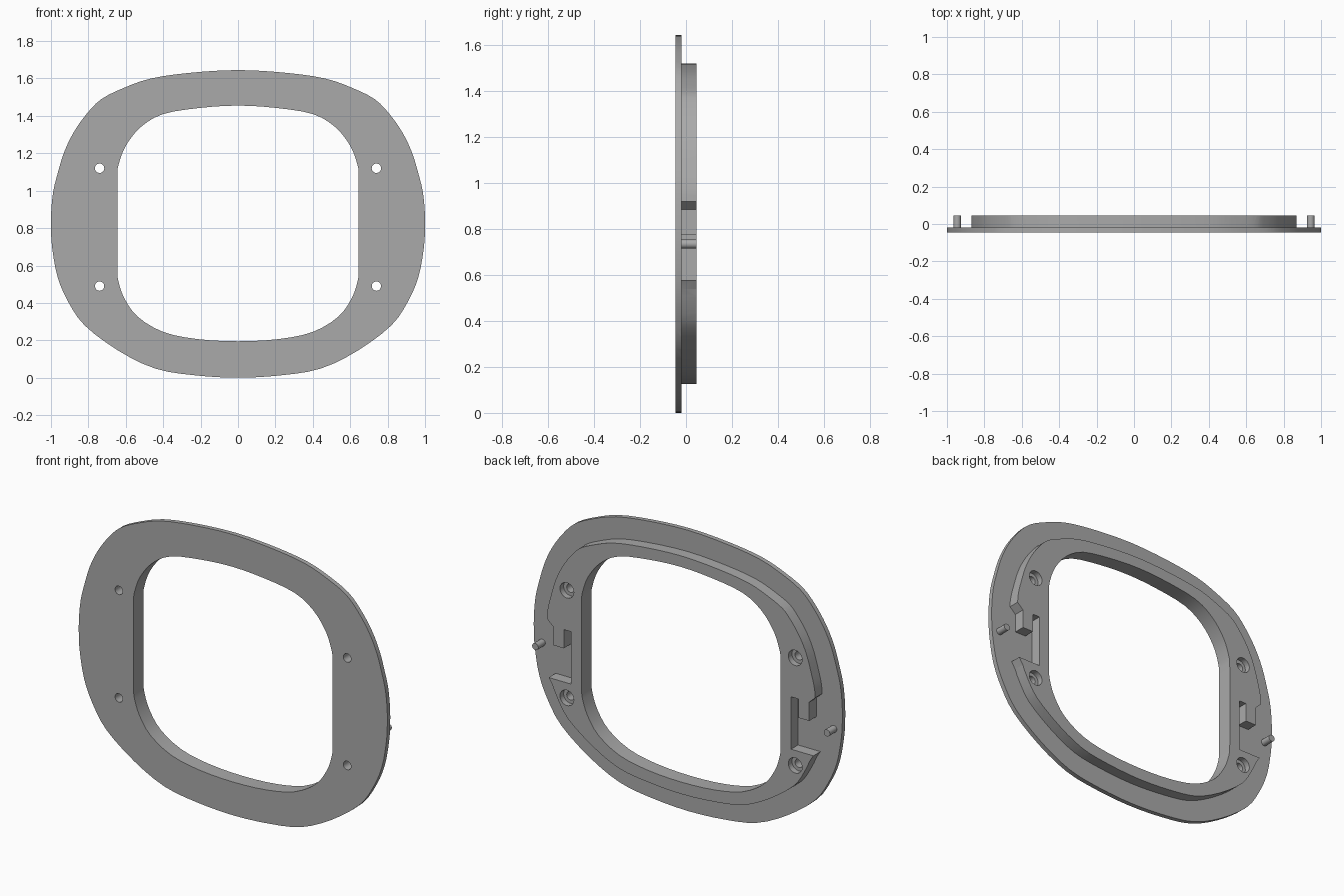
import bpy, bmesh, math
from mathutils import Vector

if "Cube" in bpy.data.objects:
    bpy.data.objects.remove(bpy.data.objects["Cube"])

FRONT, STEP, BACK = -0.046, -0.019, 0.046

grey = bpy.data.materials.new("grey")
grey.diffuse_color = (0.4, 0.4, 0.4, 1)
grey.use_nodes = True
grey.node_tree.nodes["Principled BSDF"].inputs["Base Color"].default_value = grey.diffuse_color


def smooth_half(pts, n=3):
    """Smooth a half outline running from the top centre to the bottom centre."""
    p = [Vector(q) for q in pts]
    p = [Vector((-p[1].x, p[1].y))] + p + [Vector((-p[-2].x, p[-2].y))]
    out = []
    for i in range(1, len(p) - 2):
        a, b, c, d = p[i - 1:i + 3]
        for k in range(n):
            t = k / n
            out.append(0.5 * (2 * b + (c - a) * t + (2 * a - 5 * b + 4 * c - d) * t * t
                              + (3 * b - a - 3 * c + d) * t ** 3))
    return out + [p[-2]]


def inset(half, dist):
    """Move a half outline inward along its normals."""
    out = []
    for i, q in enumerate(half):
        t = half[min(i + 1, len(half) - 1)] - half[max(i - 1, 0)]
        if i in (0, len(half) - 1):
            t = Vector((1 if i == 0 else -1, 0))
        t.normalize()
        out.append(q + Vector((t.y, -t.x)) * dist)
    return out


def full(half):
    """Mirror a half outline into a closed loop."""
    return half + [Vector((-q.x, q.y)) for q in half[-2:0:-1]]


def circle(x, z, r, n=24):
    return [Vector((x + r * math.cos(math.tau * i / n), z + r * math.sin(math.tau * i / n)))
            for i in range(n)]


def slab(name, loops, y0, y1):
    """Flat shape (first loop with the others as holes) extruded from y0 to y1."""
    bm = bmesh.new()
    edges = []
    for loop in loops:
        vs = [bm.verts.new((q[0], y0, q[1])) for q in loop]
        edges += [bm.edges.new((vs[i - 1], vs[i])) for i in range(len(vs))]
    bmesh.ops.triangle_fill(bm, edges=edges, use_beauty=True, normal=(0, -1, 0))
    ext = bmesh.ops.extrude_face_region(bm, geom=bm.faces[:], use_keep_orig=True)
    bmesh.ops.translate(bm, vec=(0, y1 - y0, 0),
                        verts=[g for g in ext["geom"] if isinstance(g, bmesh.types.BMVert)])
    bmesh.ops.recalc_face_normals(bm, faces=bm.faces[:])
    me = bpy.data.meshes.new(name)
    bm.to_mesh(me)
    bm.free()
    me.materials.append(grey)
    ob = bpy.data.objects.new(name, me)
    bpy.context.collection.objects.link(ob)
    return ob


def cut(ob, cutter):
    mod = ob.modifiers.new("cut", "BOOLEAN")
    mod.operation, mod.solver, mod.object = "DIFFERENCE", "EXACT", cutter
    bpy.context.view_layer.objects.active = ob
    bpy.ops.object.modifier_apply(modifier=mod.name)
    bpy.data.objects.remove(cutter)


def shade(ob):
    bpy.ops.object.select_all(action="DESELECT")
    ob.select_set(True)
    bpy.context.view_layer.objects.active = ob
    bpy.ops.object.shade_smooth_by_angle(angle=math.radians(25))


# Outlines
rim = smooth_half([(0, 1.645), (.26, 1.63), (.465, 1.6), (.61, 1.55), (.73, 1.49), (.81, 1.41),
                   (.88, 1.31), (.93, 1.205), (.965, 1.09), (.987, 1.0), (.998, .9), (1, .8),
                   (.993, .69), (.965, .54), (.91, .41), (.82, .28), (.64, .145), (.445, .05),
                   (.24, .014), (0, 0)])
opening = smooth_half([(0, 1.455), (.2, 1.443), (.4, 1.41), (.52, 1.34), (.6, 1.24), (.638, 1.14),
                       (.645, 1.07), (.645, .825), (.645, .58), (.638, .51), (.605, .42),
                       (.535, .325), (.4, .245), (.22, .207), (0, .195)])

# Raised rib outline: inset rim broken at each side by a hooked notch
rib = inset(rim, 0.125)
notch = [(.869, .92), (.831, .885), (.831, .775), (.76, .775), (.76, .885), (.713, .885),
         (.713, .578), (.858, .578)]
rib = ([q for q in rib if q.y > .93] + [Vector(q) for q in notch]
       + [q for q in rib if q.y < .565])

# Frame with screw holes, then cut back around the rib
screws = [(sx * .74, z) for sx in (-1, 1) for z in (.49, 1.12)]
frame = slab("frame", [full(rim), full(opening)] + [circle(x, z, .025) for x, z in screws],
             FRONT, BACK)
box = [(-2, -1), (2, -1), (2, 3), (-2, 3)]
cut(frame, slab("rib_cutter", [box, full(rib)], STEP, 0.2))

# Counterbores on the back of the screw holes
for x, z in screws:
    cut(frame, slab("counterbore_cutter", [circle(x, z, .045)], 0.012, 0.2))
shade(frame)

# Locating pins
for side, sx in (("left", -1), ("right", 1)):
    shade(slab(side + "_pin", [circle(sx * .945, .735, .02, 20)], STEP - 0.005, BACK))
